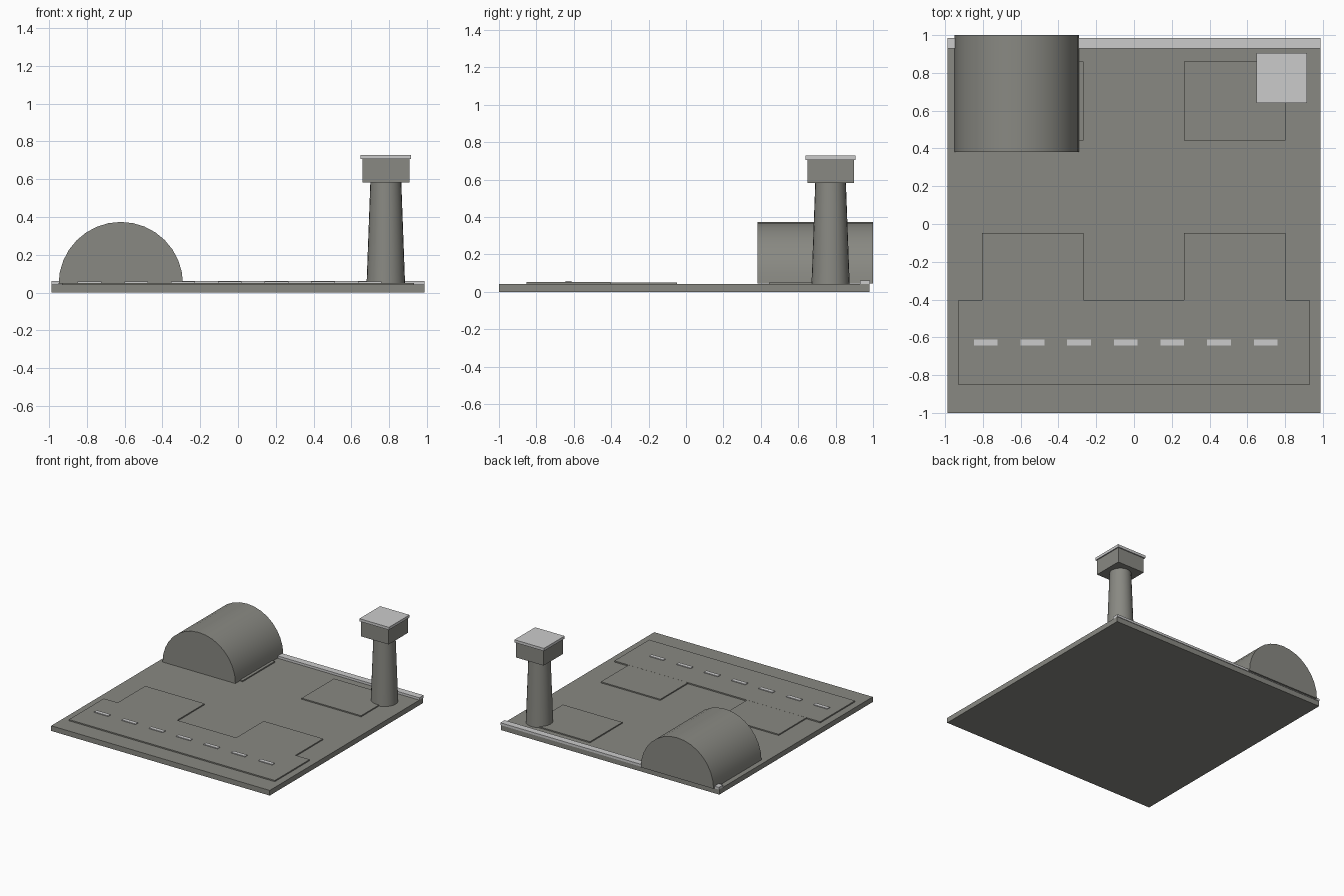
import bpy, bmesh, math

cube = bpy.data.objects.get("Cube")
if cube:
    bpy.data.objects.remove(cube, do_unlink=True)


def material(name, rgb):
    m = bpy.data.materials.new(name)
    m.use_nodes = True
    m.diffuse_color = (*rgb, 1)
    m.node_tree.nodes["Principled BSDF"].inputs["Base Color"].default_value = (*rgb, 1)
    return m


concrete = material("concrete_grey", (0.25, 0.25, 0.225))
pale = material("pale_grey", (0.6, 0.6, 0.6))


def finish(name, bm, mat, smooth=False):
    bmesh.ops.recalc_face_normals(bm, faces=bm.faces)
    mesh = bpy.data.meshes.new(name)
    bm.to_mesh(mesh)
    bm.free()
    mesh.materials.append(mat)
    ob = bpy.data.objects.new(name, mesh)
    bpy.context.collection.objects.link(ob)
    if smooth:
        bpy.ops.object.select_all(action="DESELECT")
        ob.select_set(True)
        bpy.context.view_layer.objects.active = ob
        bpy.ops.object.shade_smooth_by_angle(angle=math.radians(30))
    return ob


def box(name, x, y, z, mat):
    """Box spanning the (low, high) pairs x, y and z."""
    bm = bmesh.new()
    bmesh.ops.create_cube(bm, size=1)
    for v in bm.verts:
        for i, (lo, hi) in enumerate((x, y, z)):
            v.co[i] = hi if v.co[i] > 0 else lo
    return finish(name, bm, mat)


# Ground slab and raised strip along its back edge
GROUND = 0.042
PAVED = 0.052
box("ground", (-0.987, 0.987), (-1, 0.98), (0, GROUND), concrete)
box("back_strip", (-0.987, 0.987), (0.93, 0.985), (GROUND, 0.061), pale)

# Runway with a dashed centre line
box("runway", (-0.93, 0.93), (-0.853, -0.403), (GROUND, PAVED), concrete)
for i in range(7):
    cx = -0.785 + i * 0.247
    box(f"runway_dash_{i + 1}", (cx - 0.063, cx + 0.063), (-0.644, -0.612),
        (PAVED, 0.058), pale)

# Four parking aprons
for side, x in (("right", (-0.805, -0.268)), ("left", (0.265, 0.802))):
    for row, y in (("front", (-0.47, -0.047)), ("back", (0.443, 0.86))):
        box(f"{row}_{side}_apron", x, y, (GROUND, PAVED - 0.0005), concrete)

# Half-round hangar, its end profile swept along y
R, STEPS = 0.329, 16
bm = bmesh.new()
arc = [math.pi * i / STEPS for i in range(STEPS + 1)]
end = bm.faces.new([bm.verts.new((-0.62 + R * math.cos(a), 0.382, 0.045 + R * math.sin(a)))
                    for a in arc])
swept = bmesh.ops.extrude_face_region(bm, geom=[end], use_keep_orig=True)
bmesh.ops.translate(bm, vec=(0, 0.618, 0),
                    verts=[g for g in swept["geom"] if isinstance(g, bmesh.types.BMVert)])
finish("hangar", bm, concrete, smooth=True)

# Control tower: tapered shaft, square cab and roof
TX, TY = 0.782, 0.773
bm = bmesh.new()
bmesh.ops.create_cone(bm, cap_ends=True, segments=24, radius1=0.102, radius2=0.082, depth=0.54)
bmesh.ops.translate(bm, vec=(TX, TY, 0.312), verts=bm.verts)
finish("tower_shaft", bm, concrete, smooth=True)


def tower_block(name, half, z, mat):
    box(name, (TX - half, TX + half), (TY - half, TY + half), z, mat)


tower_block("tower_cab", 0.124, (0.582, 0.706), concrete)
tower_block("tower_roof", 0.133, (0.706, 0.728), pale)
